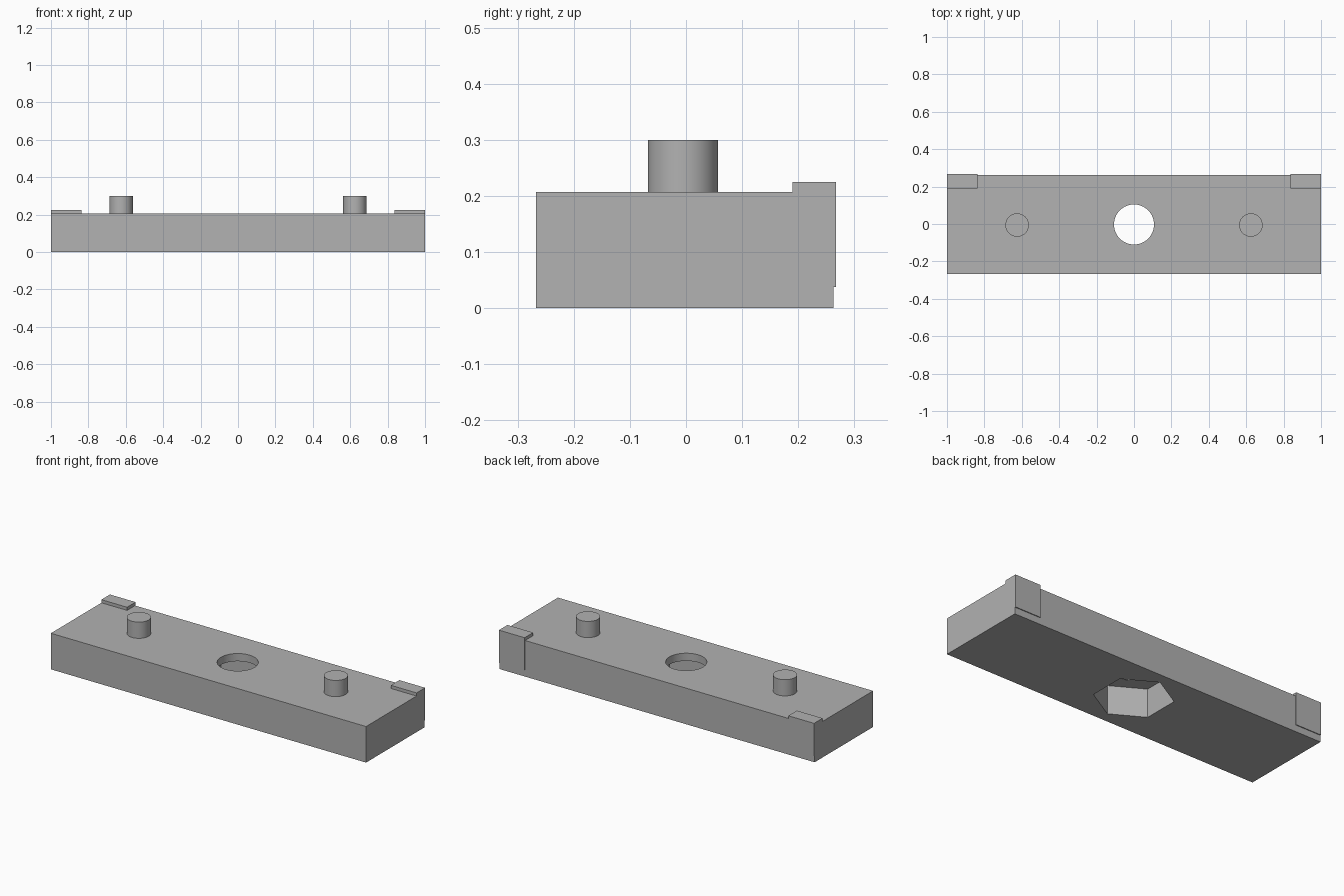
import bpy, bmesh, math
from mathutils import Vector

default = bpy.data.objects.get("Cube")
if default:
    bpy.data.objects.remove(default, do_unlink=True)

grey = bpy.data.materials.new("plain_grey")
grey.use_nodes = True
colour = (0.445, 0.445, 0.445, 1)
grey.diffuse_color = colour
grey.node_tree.nodes["Principled BSDF"].inputs["Base Color"].default_value = colour

MID_Y = -0.0025
TOP = 0.207
BACK = 0.2625


def prism(name, points, sweep):
    """Extrude a closed 3D outline along the sweep vector."""
    bm = bmesh.new()
    face = bm.faces.new([bm.verts.new(p) for p in points])
    out = bmesh.ops.extrude_face_region(bm, geom=[face], use_keep_orig=True)
    moved = [g for g in out["geom"] if isinstance(g, bmesh.types.BMVert)]
    bmesh.ops.translate(bm, verts=moved, vec=Vector(sweep))
    bmesh.ops.recalc_face_normals(bm, faces=bm.faces)
    mesh = bpy.data.meshes.new(name)
    bm.to_mesh(mesh)
    bm.free()
    mesh.materials.append(grey)
    obj = bpy.data.objects.new(name, mesh)
    bpy.context.collection.objects.link(obj)
    return obj


def ring(x, y, z, radius, sides):
    """Regular polygon with a corner on the +y side."""
    turns = [2 * math.pi * i / sides for i in range(sides)]
    return [(x + radius * math.sin(a), y + radius * math.cos(a), z) for a in turns]


def activate(obj):
    bpy.ops.object.select_all(action="DESELECT")
    obj.select_set(True)
    bpy.context.view_layer.objects.active = obj


def smooth(obj):
    activate(obj)
    bpy.ops.object.shade_smooth_by_angle(angle=math.radians(30))


def cut(target, cutter):
    cutter.hide_render = True
    mod = target.modifiers.new("cut", "BOOLEAN")
    mod.operation = "DIFFERENCE"
    mod.solver = "EXACT"
    mod.object = cutter
    activate(target)
    bpy.ops.object.modifier_apply(modifier=mod.name)
    bpy.data.objects.remove(cutter, do_unlink=True)


# Base block with a hexagonal pocket below and a round hole above
front = -0.2675
block = prism("base_block", [(-1, front, 0), (1, front, 0), (1, BACK, 0), (-1, BACK, 0)],
              (0, 0, TOP))
cut(block, prism("hex_pocket_cutter", ring(0, MID_Y, -0.05, 0.205, 6), (0, 0, 0.213)))
cut(block, prism("bolt_hole_cutter", ring(0, MID_Y, 0.1, 0.107, 64), (0, 0, 0.2)))
smooth(block)

for side, label in ((-1, "right"), (1, "left")):
    # Locating peg
    peg = prism(label + "_peg", ring(side * 0.625, -0.0055, TOP, 0.0625, 48), (0, 0, 0.093))
    smooth(peg)

    # Corner clip folded over the back top edge
    lip = 0.2675
    section = [(0.19, TOP), (0.19, 0.225), (lip, 0.225), (lip, 0.038),
               (BACK, 0.038), (BACK, TOP)]
    prism(label + "_corner_clip", [(side * 0.837, y, z) for y, z in section],
          (side * 0.163, 0, 0))
